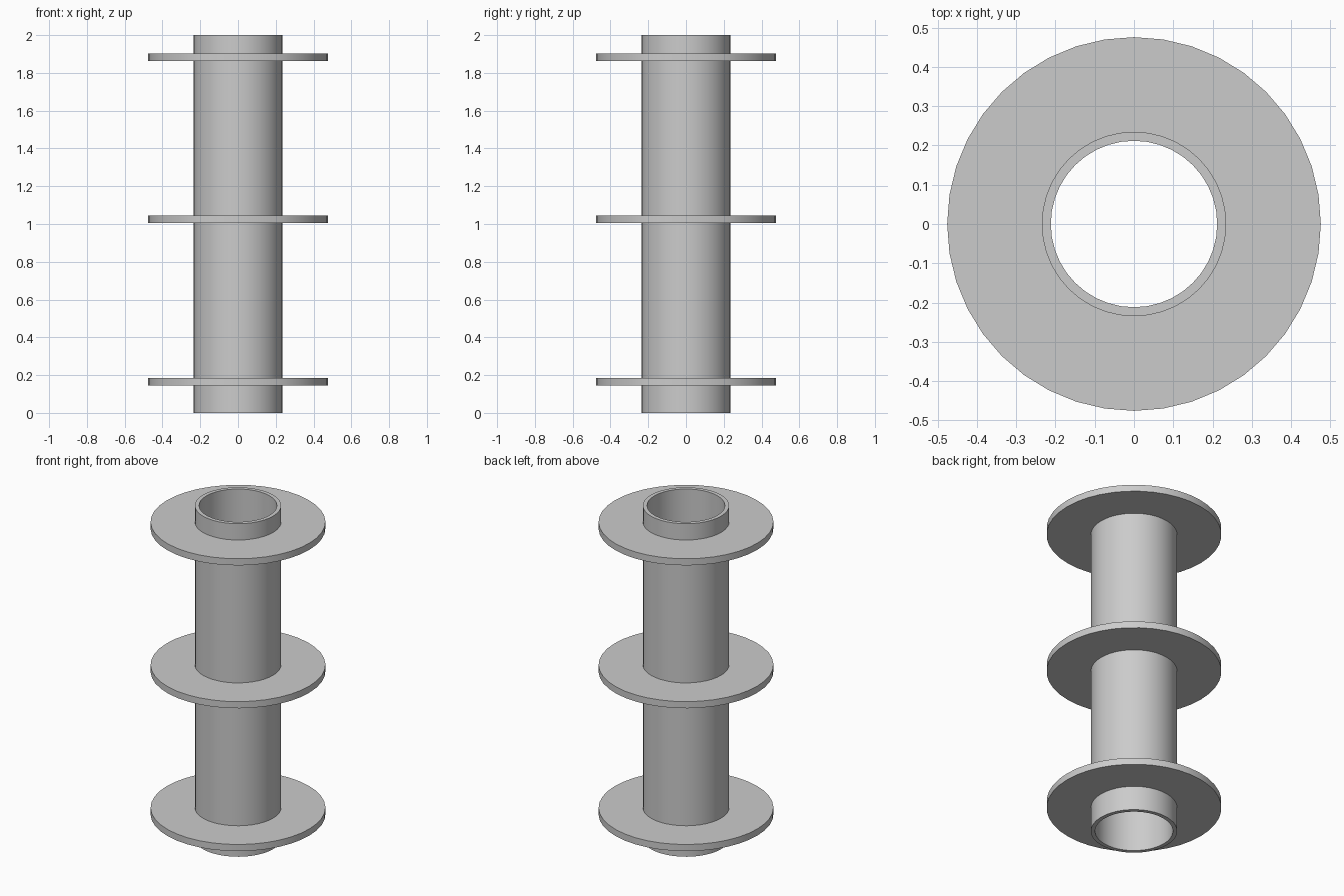
import bpy
import math

SEGMENTS = 40
TUBE_OUTER, TUBE_INNER = 0.235, 0.212
FLANGE_RADIUS, FLANGE_THICKNESS = 0.476, 0.04

cube = bpy.data.objects.get("Cube")
if cube:
    bpy.data.objects.remove(cube, do_unlink=True)

# Single plain grey
grey = bpy.data.materials.new("light_grey")
grey.use_nodes = True
colour = (0.6, 0.6, 0.6, 1)
grey.diffuse_color = colour
grey.node_tree.nodes["Principled BSDF"].inputs["Base Color"].default_value = colour


def ring(name, inner, outer, bottom, top):
    """Revolve a rectangular profile around z into a closed ring."""
    profile = [(inner, bottom), (outer, bottom), (outer, top), (inner, top)]
    n = len(profile)
    verts, faces = [], []
    for i in range(SEGMENTS):
        a = 2 * math.pi * i / SEGMENTS
        verts += [(r * math.cos(a), r * math.sin(a), z) for r, z in profile]
        j = (i + 1) % SEGMENTS
        for k in range(n):
            m = (k + 1) % n
            faces.append((i * n + k, j * n + k, j * n + m, i * n + m))
    mesh = bpy.data.meshes.new(name)
    mesh.from_pydata(verts, [], faces)
    mesh.materials.append(grey)
    obj = bpy.data.objects.new(name, mesh)
    bpy.context.collection.objects.link(obj)
    bpy.ops.object.select_all(action="DESELECT")
    obj.select_set(True)
    bpy.context.view_layer.objects.active = obj
    bpy.ops.object.shade_smooth_by_angle(angle=math.radians(30))
    return obj


# Hollow tube, open at both ends
ring("tube", TUBE_INNER, TUBE_OUTER, 0, 2)

# Three flanges seated in the tube wall
wall_middle = (TUBE_INNER + TUBE_OUTER) / 2
for name, z in (("lower", 0.146), ("middle", 1.004), ("upper", 1.862)):
    ring(name + "_flange", wall_middle, FLANGE_RADIUS, z, z + FLANGE_THICKNESS)
